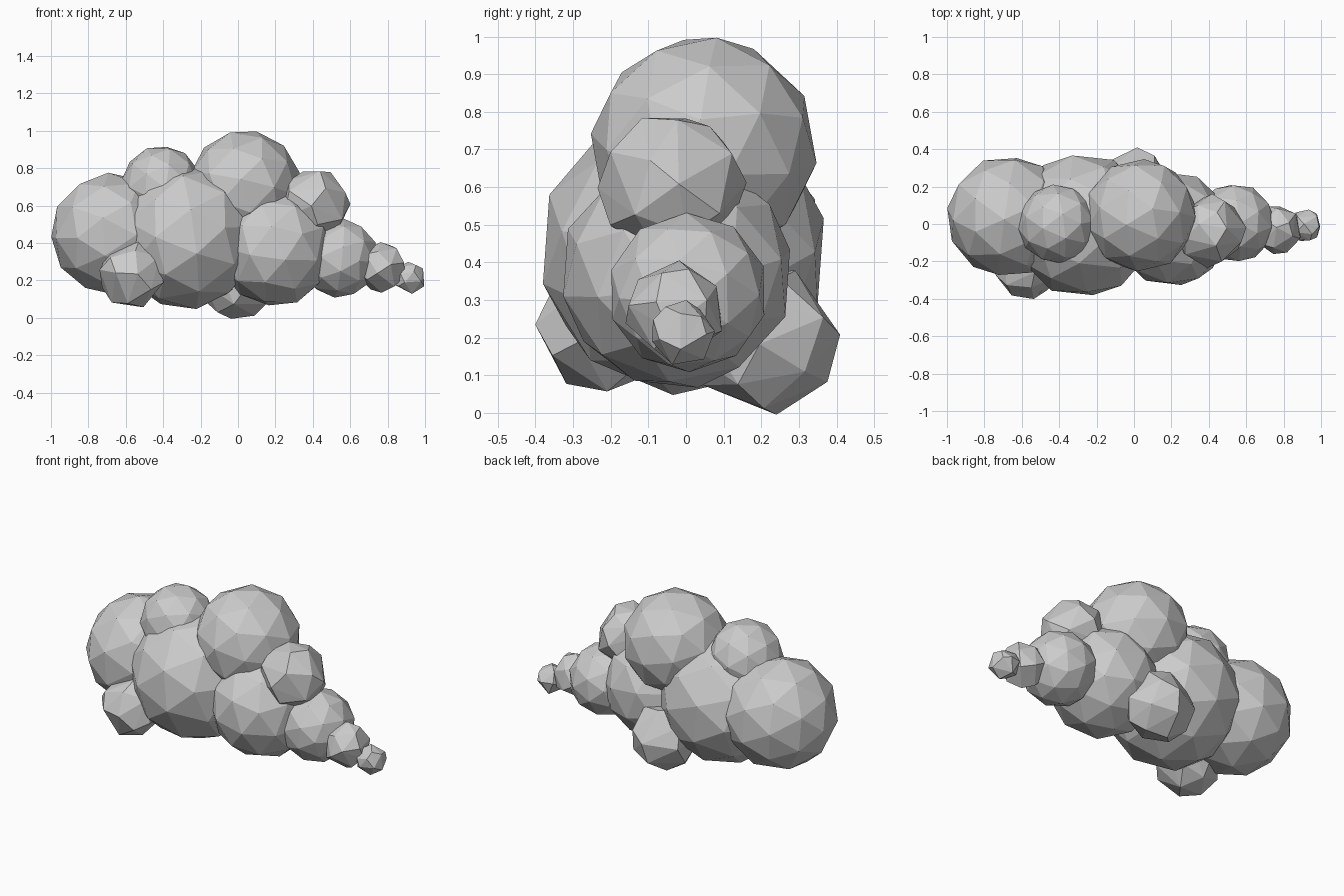
import bpy, random
from mathutils import Euler

if "Cube" in bpy.data.objects:
    bpy.data.objects.remove(bpy.data.objects["Cube"])

random.seed(4)

# puff name, centre, radius, share of faces kept
puffs = [
    ("left_puff", (-0.675, 0.04, 0.45), 0.327, 1),
    ("middle_puff", (-0.275, -0.007, 0.43), 0.387, 1),
    ("crown_puff", (0.035, 0.047, 0.703), 0.303, 1),
    ("upper_left_puff", (-0.41, 0.0, 0.71), 0.213, 1),
    ("centre_right_puff", (0.20, -0.025, 0.372), 0.312, 1),
    ("upper_right_puff", (0.405, -0.037, 0.605), 0.19, 0.6),
    ("right_puff", (0.54, 0.005, 0.32), 0.213, 1),
    ("tail_puff", (0.765, -0.03, 0.27), 0.13, 0.5),
    ("tail_tip_puff", (0.918, -0.01, 0.213), 0.085, 0.4),
    ("front_low_puff", (-0.565, -0.22, 0.23), 0.177, 0.5),
    ("back_low_puff", (0.0, 0.207, 0.193), 0.195, 0.5),
]


def add_puff(name, centre, radius, keep):
    bpy.ops.mesh.primitive_ico_sphere_add(subdivisions=2, radius=radius, location=centre)
    ob = bpy.context.object
    ob.name = name
    # each puff gets its own turn so the facets do not line up
    ob.rotation_euler = Euler([random.uniform(0, 6.28) for _ in range(3)])
    if keep < 1:
        mod = ob.modifiers.new("coarser_facets", "DECIMATE")
        mod.ratio = keep


for puff in puffs:
    add_puff(*puff)
